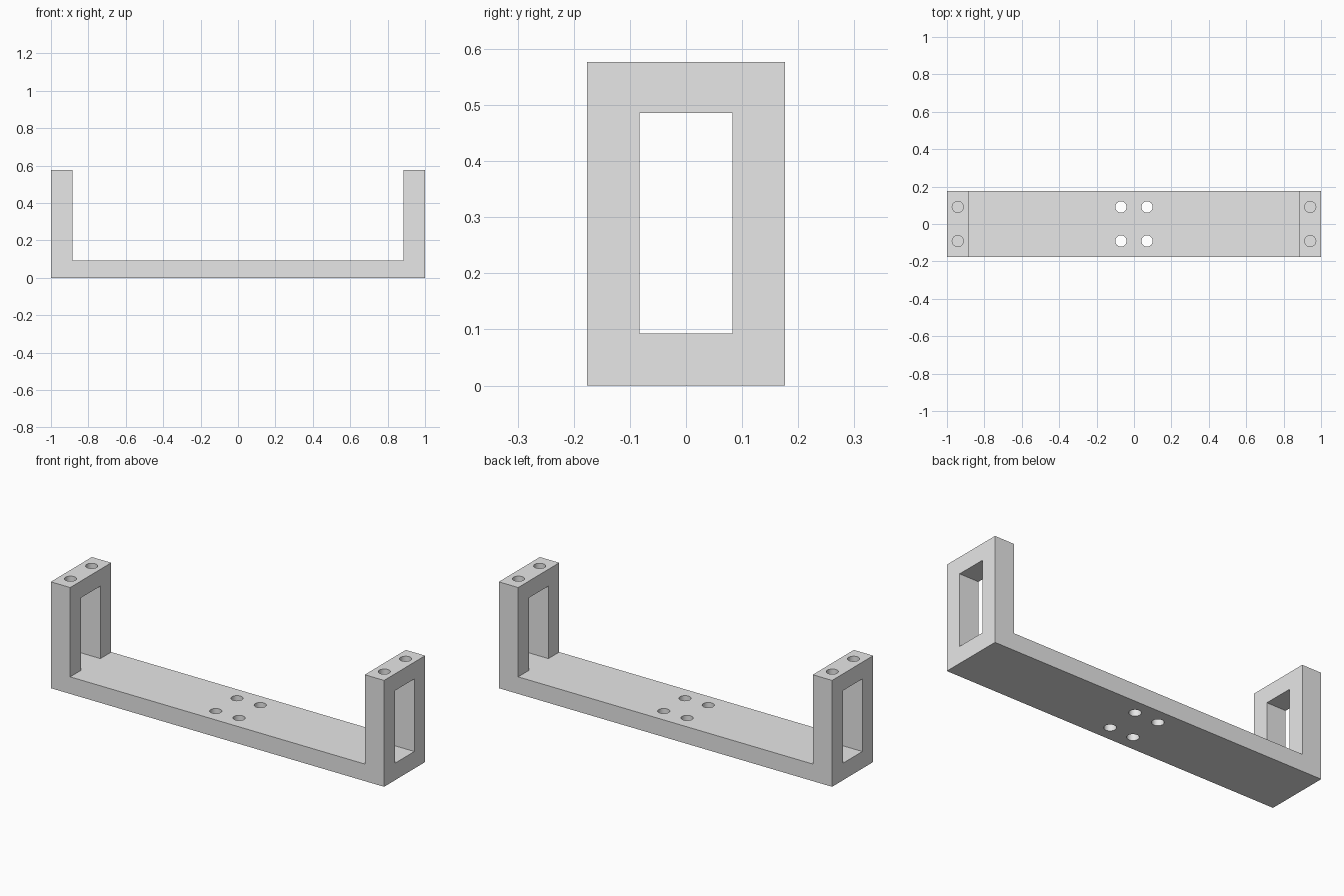
import bpy
import bmesh
from mathutils import Matrix

default = bpy.data.objects.get("Cube")
if default:
    bpy.data.objects.remove(default, do_unlink=True)

# Main dimensions
HALF_LEN, HALF_WIDTH, HEIGHT = 1.0, 0.176, 0.577
POST_IN, FLOOR = 0.884, 0.0925
WINDOW_HALF, WINDOW_TOP = 0.083, 0.486
HOLE_R, HOLE_Y, HOLE_DEPTH = 0.03, 0.091, 0.06
POST_X = (HALF_LEN + POST_IN) / 2

grey = bpy.data.materials.new("light grey")
grey.use_nodes = True
grey.diffuse_color = (0.8, 0.8, 0.8, 1)
grey.node_tree.nodes["Principled BSDF"].inputs["Base Color"].default_value = grey.diffuse_color


def make_object(name, bm):
    bmesh.ops.recalc_face_normals(bm, faces=bm.faces)
    mesh = bpy.data.meshes.new(name)
    bm.to_mesh(mesh)
    bm.free()
    mesh.materials.append(grey)
    obj = bpy.data.objects.new(name, mesh)
    bpy.context.collection.objects.link(obj)
    return obj


def add_box(bm, lo, hi):
    size = [b - a for a, b in zip(lo, hi)]
    mid = [(a + b) / 2 for a, b in zip(lo, hi)]
    bmesh.ops.create_cube(bm, size=1, matrix=Matrix.Translation(mid) @ Matrix.Diagonal((*size, 1)))


def add_drill(bm, x, y, z0, z1):
    bmesh.ops.create_cone(bm, cap_ends=True, segments=32, radius1=HOLE_R, radius2=HOLE_R,
                          depth=z1 - z0, matrix=Matrix.Translation((x, y, (z0 + z1) / 2)))


# U-shaped bracket body, extruded along y
bm = bmesh.new()
half = [(HALF_LEN, 0), (HALF_LEN, HEIGHT), (POST_IN, HEIGHT), (POST_IN, FLOOR)]
outline = half + [(-x, z) for x, z in reversed(half)]
face = bm.faces.new([bm.verts.new((x, -HALF_WIDTH, z)) for x, z in outline])
side = bmesh.ops.extrude_face_region(bm, geom=[face])
bmesh.ops.translate(bm, vec=(0, 2 * HALF_WIDTH, 0),
                    verts=[v for v in side["geom"] if isinstance(v, bmesh.types.BMVert)])
bracket = make_object("bracket_body", bm)

# Cutter for the end windows
windows = bmesh.new()
add_box(windows, (-1.2, -WINDOW_HALF, FLOOR), (1.2, WINDOW_HALF, WINDOW_TOP))

# Cutter for the mounting holes and the blind holes in the posts
drills = bmesh.new()
for sx in (-1, 1):
    for sy in (-1, 1):
        add_drill(drills, sx * 0.07, sy * HOLE_Y, -0.1, 0.2)
        add_drill(drills, sx * POST_X, sy * HOLE_Y, HEIGHT - HOLE_DEPTH, HEIGHT + 0.1)

for name, cutter_bm in (("window_cutter", windows), ("hole_cutter", drills)):
    cutter = make_object(name, cutter_bm)
    cutter.hide_render = True
    mod = bracket.modifiers.new(name, "BOOLEAN")
    mod.operation = "DIFFERENCE"
    mod.solver = "EXACT"
    mod.object = cutter
    bpy.context.view_layer.objects.active = bracket
    bracket.select_set(True)
    bpy.ops.object.modifier_apply(modifier=name)
    bpy.data.objects.remove(cutter, do_unlink=True)

# Smooth hole walls, crisp edges elsewhere
bpy.ops.object.shade_smooth_by_angle(angle=0.6)
